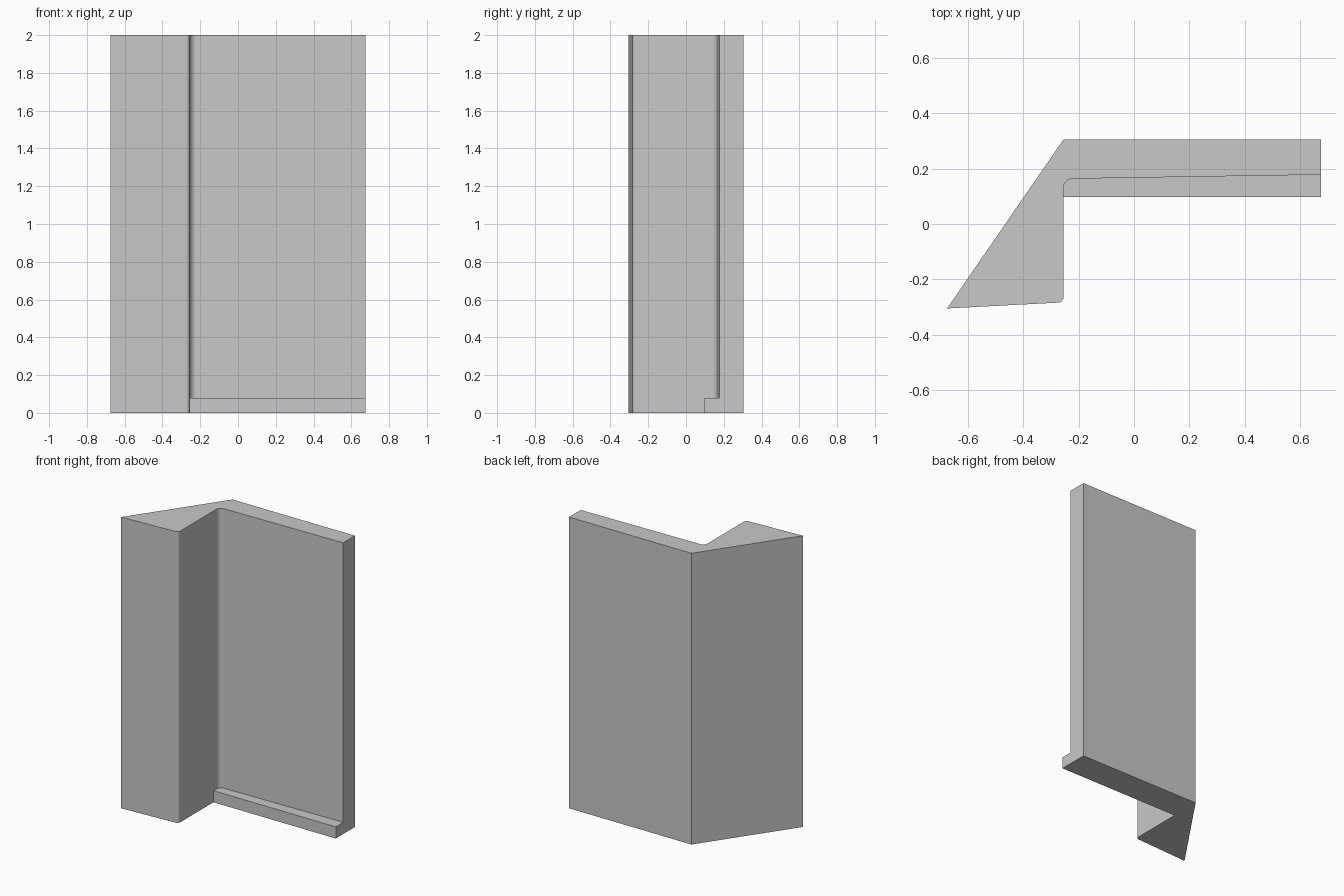
import bpy
import bmesh
import math
from mathutils import Vector

if "Cube" in bpy.data.objects:
    bpy.data.objects.remove(bpy.data.objects["Cube"])

HEIGHT, LEDGE_Z, LEDGE_Y = 2.0, 0.08, 0.097
INNER_X, END_X, BACK_Y = -0.255, 0.675, 0.305


def fillet(before, corner, after, radius, steps=8):
    """Rounded corner as a list of points running from before to after."""
    c = Vector(corner)
    u = (Vector(before) - c).normalized()
    v = (Vector(after) - c).normalized()
    half = u.angle(v) / 2
    reach = radius / math.tan(half)
    centre = c + (u + v).normalized() * radius / math.sin(half)
    a = (c + u * reach - centre).normalized()
    b = (c + v * reach - centre).normalized()
    return [tuple(centre + a.slerp(b, i / steps) * radius) for i in range(steps + 1)]


# Plan corners, counter-clockwise from the back
back = (INNER_X, BACK_Y)
tip = (-0.675, -0.305)
nose = (INNER_X, -0.283)
inner = (INNER_X, 0.163)
wall_end = (END_X, 0.178)
ledge_inner, ledge_outer = (INNER_X, LEDGE_Y), (END_X, LEDGE_Y)
back_end = (END_X, BACK_Y)

nose_round = fillet(tip, nose, inner, 0.02)
inner_round = fillet(nose, inner, wall_end, 0.034)
shared = [back, tip] + nose_round + [ledge_inner]
upper = shared + inner_round + [wall_end, back_end]
lower = shared + [ledge_outer, wall_end, back_end]
ledge_top = [ledge_inner, ledge_outer, wall_end] + inner_round[::-1]

bm = bmesh.new()


def cap(outline, z):
    bm.faces.new([bm.verts.new((x, y, z)) for x, y in outline])


def sides(outline, z0, z1):
    for (ax, ay), (bx, by) in zip(outline, outline[1:] + outline[:1]):
        corners = ((ax, ay, z0), (bx, by, z0), (bx, by, z1), (ax, ay, z1))
        bm.faces.new([bm.verts.new(p) for p in corners])


# Ledge section, then the panel section above it
cap(lower[::-1], 0)
sides(lower, 0, LEDGE_Z)
cap(ledge_top, LEDGE_Z)
sides(upper, LEDGE_Z, HEIGHT)
cap(upper, HEIGHT)
bmesh.ops.remove_doubles(bm, verts=bm.verts[:], dist=0.0001)
bmesh.ops.dissolve_limit(bm, angle_limit=math.radians(0.5),
                         verts=bm.verts[:], edges=bm.edges[:])
bmesh.ops.recalc_face_normals(bm, faces=bm.faces[:])

mesh = bpy.data.meshes.new("corner_panel")
bm.to_mesh(mesh)
bm.free()
panel = bpy.data.objects.new("corner_panel", mesh)
bpy.context.collection.objects.link(panel)

# Plain grey finish
grey = bpy.data.materials.new("plain grey")
grey.use_nodes = True
colour = (0.58, 0.58, 0.58, 1)
grey.diffuse_color = colour
grey.node_tree.nodes["Principled BSDF"].inputs["Base Color"].default_value = colour
mesh.materials.append(grey)

# Smooth rounded corners with flat large faces
bpy.ops.object.select_all(action="DESELECT")
panel.select_set(True)
bpy.context.view_layer.objects.active = panel
bpy.ops.object.shade_smooth_by_angle(angle=math.radians(30))
weighted = panel.modifiers.new("flat_faces", "WEIGHTED_NORMAL")
weighted.keep_sharp = True
